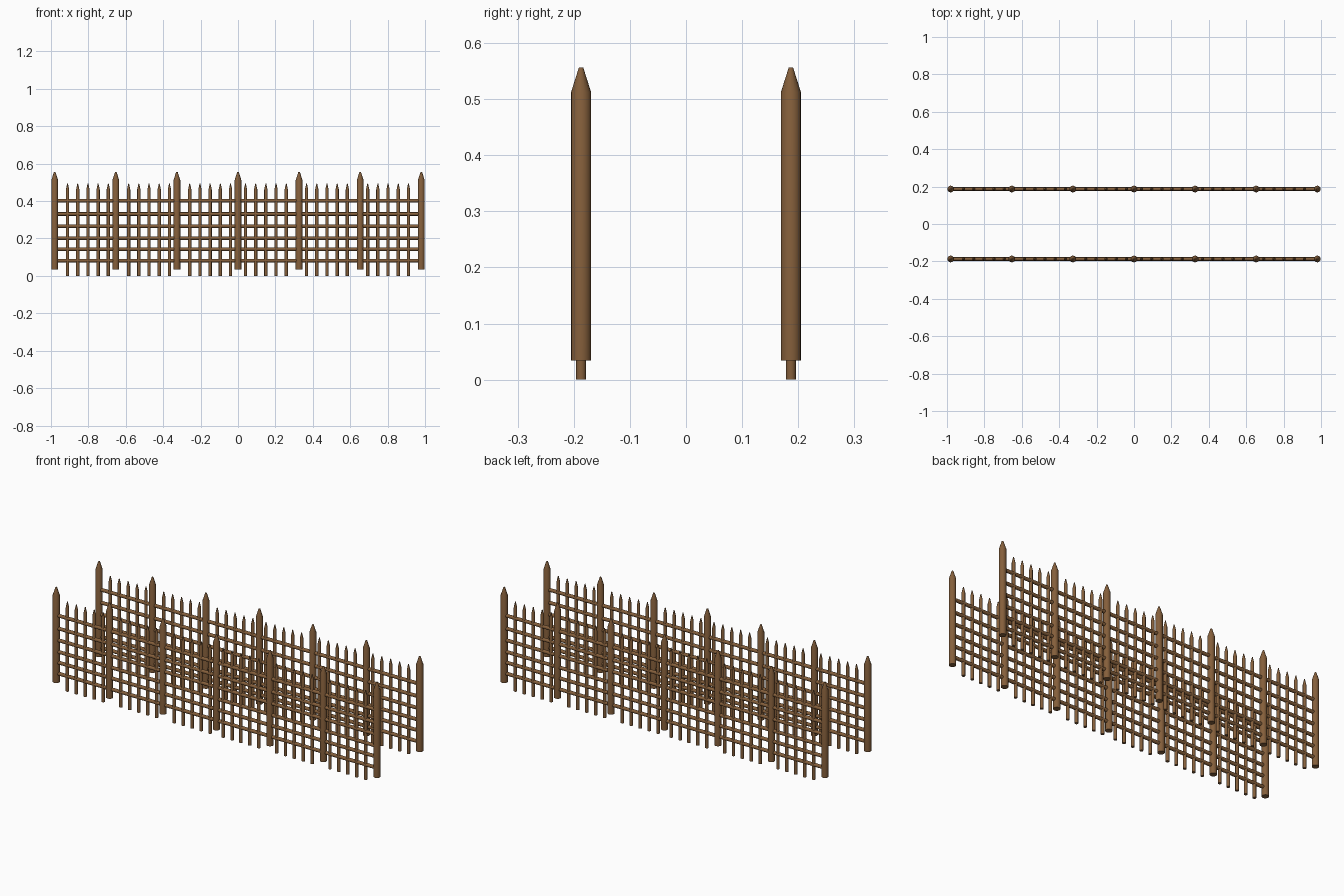
import bpy, bmesh, math
from mathutils import Matrix, Vector

if "Cube" in bpy.data.objects:
    bpy.data.objects.remove(bpy.data.objects["Cube"])

wood = bpy.data.materials.new("brown wood")
wood.diffuse_color = (0.235, 0.115, 0.044, 1)
wood.use_nodes = True
wood.node_tree.nodes["Principled BSDF"].inputs["Base Color"].default_value = wood.diffuse_color

SIDES = 16
PITCH = 0.98 / 3          # distance between posts
FENCE_Y = 0.187


def lathe(bm, x, y, profile):
    """Closed upright stake from (radius, z) rings."""
    rings = [[bm.verts.new((x + r * math.cos(a), y + r * math.sin(a), z))
              for a in (2 * math.pi * i / SIDES for i in range(SIDES))]
             for r, z in profile]
    for lo, hi in zip(rings, rings[1:]):
        for i in range(SIDES):
            j = (i + 1) % SIDES
            bm.faces.new((lo[i], lo[j], hi[j], hi[i]))
    bm.faces.new(rings[0][::-1])
    bm.faces.new(rings[-1])


def rail(bm, x0, x1, y, z, r):
    """Horizontal round rail along x."""
    m = Matrix.Translation(((x0 + x1) / 2, y, z)) @ Matrix.Rotation(math.pi / 2, 4, 'Y')
    bmesh.ops.create_cone(bm, cap_ends=True, segments=SIDES, radius1=r, radius2=r,
                          depth=x1 - x0, matrix=m)


def finish(bm, name):
    me = bpy.data.meshes.new(name)
    bm.to_mesh(me)
    bm.free()
    me.materials.append(wood)
    ob = bpy.data.objects.new(name, me)
    bpy.context.collection.objects.link(ob)
    bpy.ops.object.select_all(action='DESELECT')
    ob.select_set(True)
    bpy.context.view_layer.objects.active = ob
    bpy.ops.object.shade_smooth_by_angle(angle=math.radians(30))


for side, y in (("front", -FENCE_Y), ("back", FENCE_Y)):
    # thick pointed posts
    bm = bmesh.new()
    for i in range(-3, 4):
        lathe(bm, i * PITCH, y, [(0.018, 0.034), (0.018, 0.512), (0.004, 0.556)])
    finish(bm, side + "_posts")

    # thin pointed pickets, five per panel, mirrored about the middle
    bm = bmesh.new()
    for s in (-1, 1):
        for panel in range(3):
            for k in range(5):
                x = s * (panel * PITCH + 0.04 + k * 0.0545)
                lathe(bm, x, y, [(0.0088, 0), (0.0088, 0.462), (0.002, 0.493)])
    finish(bm, side + "_pickets")

    # horizontal rails spanning each panel
    bm = bmesh.new()
    for panel in range(-3, 3):
        for z in (0.402, 0.331, 0.266, 0.202, 0.143, 0.082):
            rail(bm, panel * PITCH + 0.014, (panel + 1) * PITCH - 0.014, y, z, 0.0095)
    finish(bm, side + "_rails")
